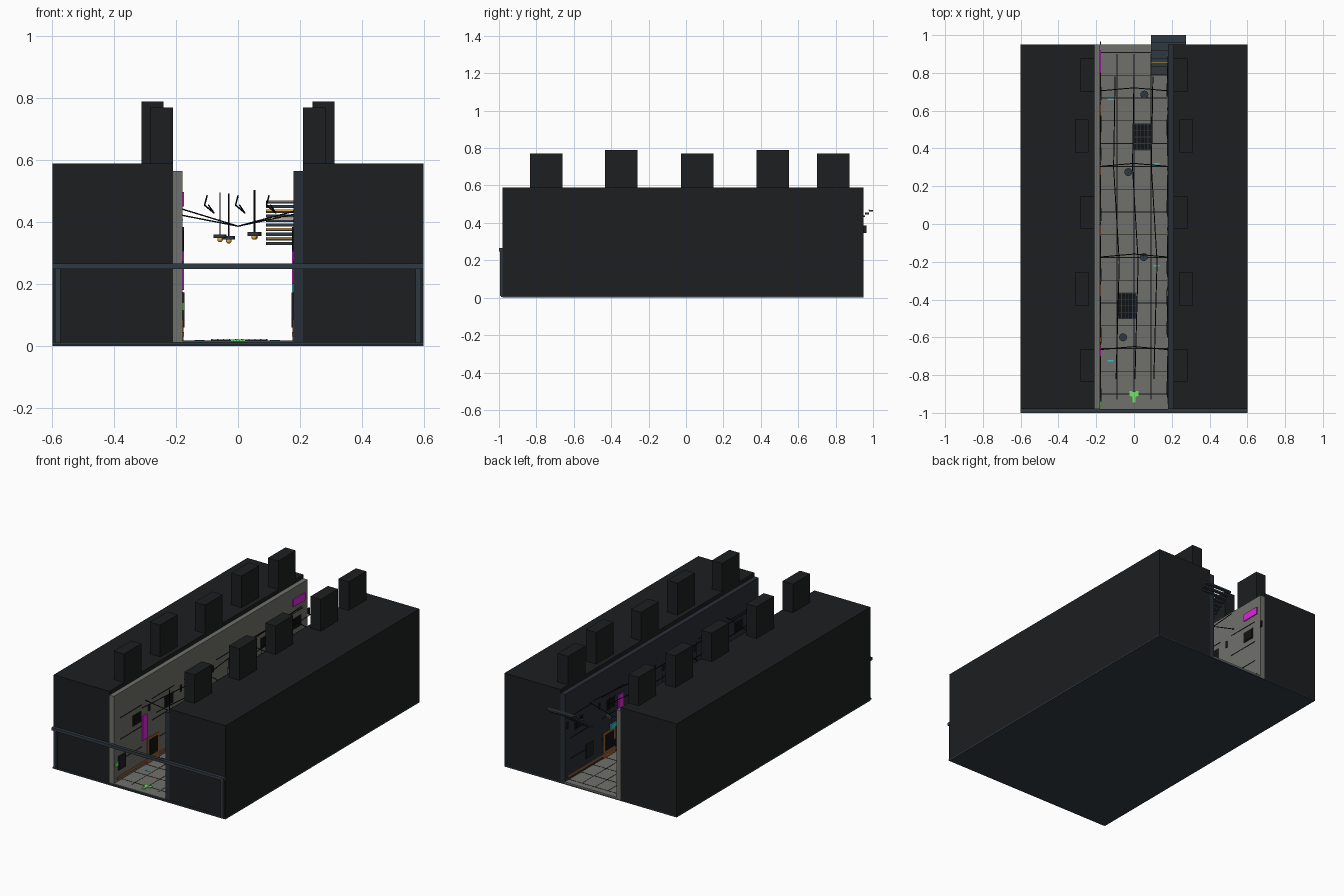
import bpy, math
from mathutils import Vector

if "Cube" in bpy.data.objects:
    bpy.data.objects.remove(bpy.data.objects["Cube"])

def mat(name, r, g, b):
    m = bpy.data.materials.new(name)
    m.diffuse_color = (r, g, b, 1)
    m.use_nodes = True
    m.node_tree.nodes["Principled BSDF"].inputs["Base Color"].default_value = m.diffuse_color
    return m

DARK = mat("soot", 0.012, 0.013, 0.014)
BLACK = mat("black", 0.006, 0.006, 0.007)
CONC = mat("concrete", 0.16, 0.16, 0.145)
STEEL = mat("blue_steel", 0.03, 0.042, 0.055)
WALLB = mat("blue_wall", 0.022, 0.028, 0.038)
RUST = mat("rust", 0.3, 0.12, 0.04)
AMBER = mat("amber", 0.8, 0.4, 0.06)
PINK = mat("magenta", 0.7, 0.02, 0.7)
CYAN = mat("cyan", 0.03, 0.55, 0.65)
GREEN = mat("green", 0.15, 0.8, 0.12)


def box(name, x, y, z, m):
    """Boxes from (min, max) ranges."""
    v = [(a, b, c) for a in x for b in y for c in z]
    f = [(0, 1, 3, 2), (4, 6, 7, 5), (0, 4, 5, 1), (2, 3, 7, 6), (0, 2, 6, 4), (1, 5, 7, 3)]
    me = bpy.data.meshes.new(name)
    me.from_pydata(v, [], f)
    me.materials.append(m)
    ob = bpy.data.objects.new(name, me)
    bpy.context.collection.objects.link(ob)
    return ob


def wall_box(name, side, y, z, m, depth=0.005, back=0.001):
    """Thin panel on the alley face of the left (-1) or right (1) wall."""
    x = sorted((side * (0.18 + back), side * (0.18 - depth)))
    return box(name, x, y, z, m)


def cyl(name, loc, r, h, m, n=16, r2=None):
    bpy.ops.mesh.primitive_cone_add(vertices=n, radius1=r, radius2=r if r2 is None else r2,
                                    depth=h, location=loc)
    ob = bpy.context.object
    ob.name = name
    ob.data.materials.append(m)
    bpy.ops.object.shade_smooth_by_angle()
    return ob


def wire(name, pts, r, m):
    cu = bpy.data.curves.new(name, 'CURVE')
    cu.dimensions = '3D'
    cu.bevel_depth = r
    cu.bevel_resolution = 1
    cu.use_fill_caps = True
    s = cu.splines.new('POLY')
    s.points.add(len(pts) - 1)
    for p, c in zip(s.points, pts):
        p.co = (*c, 1)
    cu.materials.append(m)
    ob = bpy.data.objects.new(name, cu)
    bpy.context.collection.objects.link(ob)


Y0, Y1 = -0.98, 0.95

# Ground, paving and building masses
box("foundation_slab", (-0.6, 0.6), (Y0, Y1), (0, 0.008), STEEL)
box("alley_floor", (-0.18, 0.18), (Y0, Y1), (0.008, 0.016), CONC)
for s, n in ((-1, "left"), (1, "right")):
    box(n + "_building", sorted((s * 0.21, s * 0.6)), (Y0, Y1), (0.004, 0.59), DARK)
box("left_wall", (-0.21, -0.18), (Y0, Y1), (0.004, 0.566), CONC)
box("right_wall", (0.18, 0.21), (Y0, Y1), (0.004, 0.566), WALLB)

# Paving joints
for i in range(16):
    y = -0.9 + i * 0.1205
    box("cross_joint", (-0.18, 0.18), (y - 0.002, y + 0.002), (0.015, 0.0168), BLACK)
for x in (-0.09, 0, 0.09):
    box("long_joint", (x - 0.0015, x + 0.0015), (Y0 + 0.05, Y1 - 0.05), (0.015, 0.0168), BLACK)

# Rooftop stacks
for i, y in enumerate((-0.748, -0.345, 0.06, 0.465, 0.788)):
    inner, top = ((0.21, 0.77), (0.24, 0.79))[i % 2]
    for s in (-1, 1):
        box("roof_stack", sorted((s * inner, s * (inner + 0.072))), (y - 0.087, y + 0.087),
            (0.58, top), DARK)

# Front gantry
box("gantry_beam", (-0.6, 0.6), (-1, -0.98), (0.248, 0.266), STEEL)
for s in (-1, 1):
    box("gantry_post", sorted((s * 0.573, s * 0.592)), (-0.995, -0.98), (0.01, 0.25), STEEL)
box("gantry_sill", (-0.6, 0.6), (-0.99, -0.98), (0.004, 0.013), STEEL)

# Wall seams and skirting pipes
for s in (-1, 1):
    for z in (0.14, 0.27, 0.405):
        for i in range(6):
            y = Y0 + 0.06 + i * 0.32
            wall_box("wall_seam", s, (y, y + 0.22), (z, z + 0.004), BLACK, 0.002)
    wall_box("rust_skirting", s, (Y0 + 0.03, Y1 - 0.03), (0.03, 0.045), RUST, 0.005)

# Windows in two rows
for s, off in ((-1, 0), (1, -0.03)):
    for i in range(6):
        y = -0.75 + i * 0.318 + off
        wall_box("upper_window_frame", s, (y - 0.042, y + 0.042), (0.305, 0.372), DARK, 0.004)
        wall_box("upper_window_pane", s, (y - 0.034, y + 0.034), (0.312, 0.365), BLACK, 0.006)
        wall_box("vent_slot", s, (y + 0.11, y + 0.125), (0.345, 0.385), DARK, 0.006)
for s, ys in ((-1, (-0.905, -0.27, 0.05, 0.37, 0.69)), (1, (-0.87, -0.55, -0.23, 0.09, 0.71))):
    for y in ys:
        wall_box("lower_window", s, (y - 0.035, y + 0.035), (0.085, 0.172), DARK, 0.007)

# Doors with rusty frames
for s, y in ((-1, -0.59), (1, 0.51), (-1, 0.53), (1, -0.39)):
    wall_box("door_frame", s, (y - 0.06, y + 0.06), (0.016, 0.175), RUST, 0.004)
    wall_box("door_panel", s, (y - 0.042, y + 0.042), (0.06, 0.16), BLACK, 0.007)

# Glowing signs
for s, y, z, m in ((-1, (-0.70, -0.655), (0.18, 0.335), PINK),
                   (-1, (0.80, 0.92), (0.45, 0.497), PINK),
                   (1, (0.37, 0.42), (0.2, 0.36), PINK),
                   (1, (0.42, 0.50), (0.175, 0.205), CYAN),
                   (-1, (-0.97, -0.92), (0.115, 0.14), GREEN),
                   (1, (-0.66, -0.6), (0.31, 0.335), GREEN)):
    wall_box("sign_glow", s, y, z, m, 0.006)

# Floor grates
for cx, cy in ((0.045, 0.46), (-0.037, -0.433)):
    box("grate_pit", (cx - 0.05, cx + 0.05), (cy - 0.071, cy + 0.071), (0.014, 0.018), BLACK)
    for i in range(6):
        x = cx - 0.048 + i * 0.0192
        box("grate_bar", (x - 0.002, x + 0.002), (cy - 0.071, cy + 0.071), (0.017, 0.022), STEEL)
    for i in range(5):
        y = cy - 0.068 + i * 0.034
        box("grate_rib", (cx - 0.05, cx + 0.05), (y - 0.002, y + 0.002), (0.017, 0.021), STEEL)

# Floor markings
box("marker_stem", (-0.007, 0.007), (-0.945, -0.9), (0.016, 0.021), GREEN)
box("marker_bar", (-0.014, 0.014), (-0.915, -0.89), (0.016, 0.0205), GREEN)
for s in (-1, 1):
    box("marker_tip", sorted((s * 0.01, s * 0.025)), (-0.91, -0.885), (0.016, 0.02), GREEN)
for x, y in ((-0.125, 0.66), (0.12, 0.32), (0.12, -0.22), (-0.125, -0.725)):
    box("floor_glint", (x - 0.016, x + 0.016), (y - 0.004, y + 0.004), (0.016, 0.0185), CYAN)

# Cables across and along the alley
for i, y in enumerate((0.705, 0.305, -0.175, -0.665)):
    a, b = ((0.442, 0.425), (0.422, 0.435))[i % 2]
    wire("cross_cable", [(-0.18, y, a), (0, y + 0.016, 0.387), (0.18, y, b)], 0.0025, BLACK)
for x in (-0.1, 0.0, 0.1):
    wire("long_cable", [(x + 0.005, -0.82, 0.455), (x + 0.022, -0.2, 0.43),
                        (x - 0.008, 0.3, 0.455), (x, 0.78, 0.485)], 0.0025, BLACK)

# Hanging lamps
for x, y, z in ((0.055, 0.685, 0.362), (-0.03, 0.275, 0.35), (0.052, -0.175, 0.362), (-0.058, -0.6, 0.354)):
    cyl("lamp_rod", (x, y, z + 0.072), 0.0018, 0.14, BLACK, 8)
    cyl("lamp_shade", (x, y, z), 0.021, 0.012, STEEL)
    bpy.ops.mesh.primitive_uv_sphere_add(segments=12, ring_count=8, radius=0.009,
                                         location=(x, y, z - 0.01))
    bulb = bpy.context.object
    bulb.name = "lamp_bulb"
    bulb.data.materials.append(AMBER)
    bpy.ops.object.shade_smooth_by_angle()

# Rear fire-escape treads
for i in range(10):
    y, z = 0.80 + i * 0.021, 0.331 + i * 0.0149
    y1 = min(y + 0.011, 1.0)
    box("stair_tread", (0.09, 0.275), (y - 0.01, y1), (z - 0.005, z + 0.005), STEEL)
    if i % 2:
        box("tread_nosing", (0.09, 0.275), (y - 0.012, y - 0.009), (z + 0.001, z + 0.0055), AMBER)
